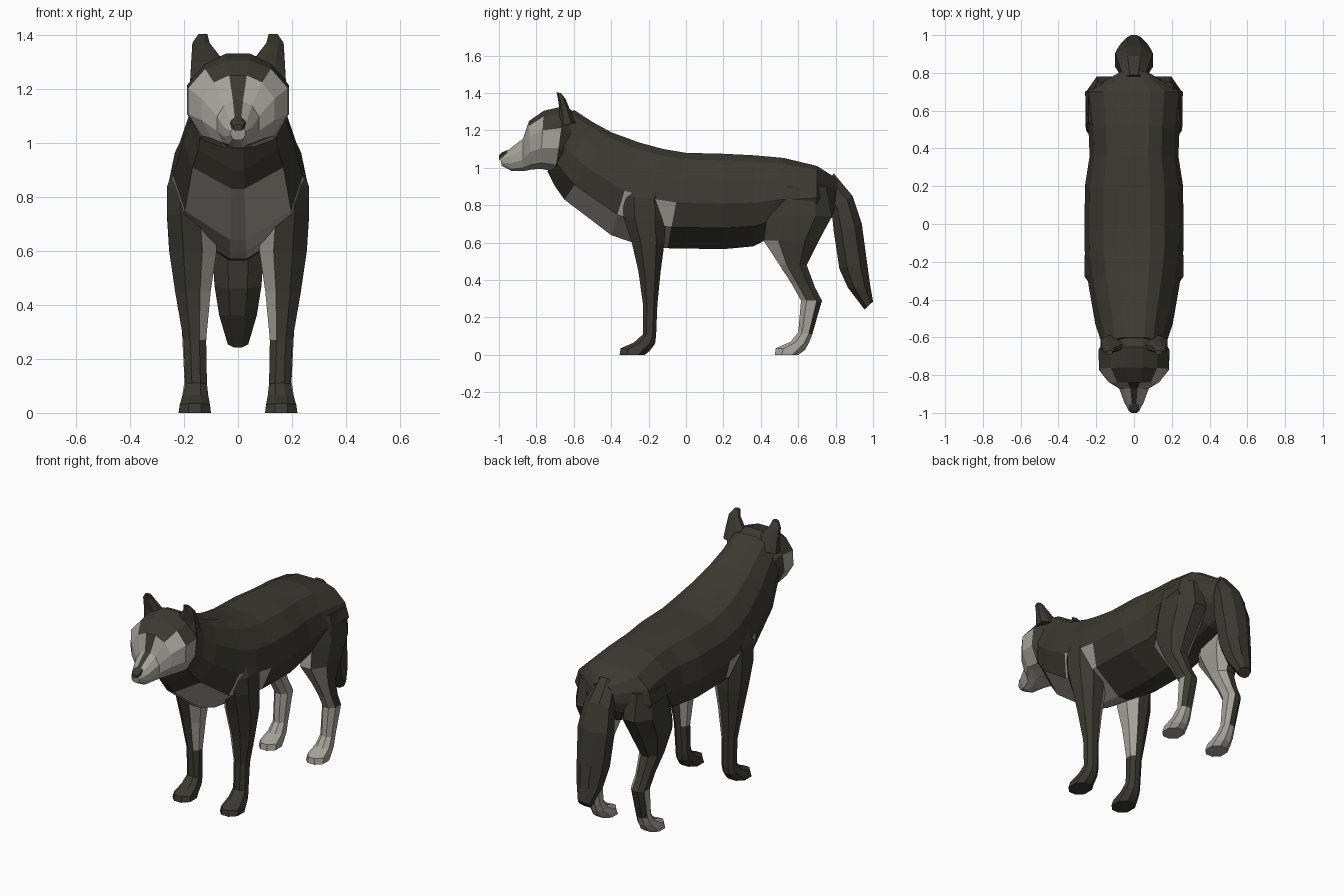
import bpy, bmesh


def material(name, rgb):
    m = bpy.data.materials.new(name)
    m.diffuse_color = (*rgb, 1)
    return m


DARK = material("dark fur", (0.044, 0.042, 0.031))
PALE = material("pale fur", (0.38, 0.365, 0.32))

# Half cross-sections: (fraction from first to second edge point, fraction of half width)
BODY = [(0, .33), (.07, .62), (.27, .9), (.52, 1), (.78, .82), (1, .12)]
HEAD = [(0, .24), (.1, .66), (.33, 1), (.64, 1), (.9, .72), (1, .3)]
LEG = [(0, .4), (.27, 1), (.75, 1), (1, .4)]


def loft(name, rings, section, pale=lambda c, n: False, mirror=False):
    """Skin rings (y0, z0, y1, z1, half width, centre x); pale(c, n) picks pale faces."""
    bm = bmesh.new()
    loops = []
    for y0, z0, y1, z1, w, cx in rings:
        half = [(s * w, y0 + (y1 - y0) * t, z0 + (z1 - z0) * t) for t, s in section]
        pts = [(cx + x, y, z) for x, y, z in half]
        pts += [(cx - x, y, z) for x, y, z in reversed(half)]
        loops.append([bm.verts.new(p) for p in pts])
    n = len(loops[0])
    for a, b in zip(loops, loops[1:]):
        for i in range(n):
            j = (i + 1) % n
            bm.faces.new((a[i], a[j], b[j], b[i]))
    bm.faces.new(loops[0])
    bm.faces.new(loops[-1])
    bmesh.ops.recalc_face_normals(bm, faces=bm.faces)
    bm.normal_update()
    for f in bm.faces:
        f.material_index = int(bool(pale(f.calc_center_median(), f.normal)))
    me = bpy.data.meshes.new(name)
    bm.to_mesh(me)
    bm.free()
    me.materials.append(DARK)
    me.materials.append(PALE)
    ob = bpy.data.objects.new(name, me)
    bpy.context.collection.objects.link(ob)
    if mirror:
        ob.modifiers.new("mirror", 'MIRROR').use_mirror_merge = False
    return ob


# Torso and neck, pale on the chest
loft("body", [
    (-.60, 1.31, -.74, .98, .165, 0),
    (-.50, 1.245, -.70, .90, .18, 0),
    (-.40, 1.19, -.65, .83, .205, 0),
    (-.25, 1.135, -.40, .64, .24, 0),
    (-.12, 1.10, -.27, .595, .26, 0),
    (0, 1.08, -.10, .57, .262, 0),
    (.20, 1.075, .20, .565, .26, 0),
    (.36, 1.067, .36, .58, .235, 0),
    (.52, 1.053, .44, .62, .24, 0),
    (.70, 1.01, .70, .68, .26, 0),
    (.81, .94, .79, .74, .08, 0),
], BODY, lambda c, n: c.y < -.1 and c.z < .83)

# Head and muzzle, pale cheeks with a dark stripe down the nose
loft("head", [
    (-.58, 1.29, -.68, .96, .155, 0),
    (-.65, 1.33, -.70, .98, .188, 0),
    (-.76, 1.305, -.78, .995, .185, 0),
    (-.84, 1.25, -.83, .99, .135, 0),
    (-.872, 1.155, -.87, .982, .078, 0),
    (-.95, 1.095, -.93, .982, .052, 0),
    (-.995, 1.06, -.985, 1.01, .027, 0),
], HEAD, lambda c, n: c.y < -.69 and c.z < 1.235
     and not (abs(c.x) < .001 and n.z > .1 and c.z > 1.05))

# Nose pad
loft("nose", [
    (-.955, 1.095, -.955, 1.05, .028, 0),
    (-.985, 1.082, -.985, 1.045, .026, 0),
    (-1.0, 1.068, -1.0, 1.045, .016, 0),
], LEG)

# Ears
loft("ear", [
    (-.68, 1.22, -.59, 1.24, .065, .112),
    (-.675, 1.30, -.62, 1.31, .058, .115),
    (-.685, 1.37, -.645, 1.37, .032, .137),
    (-.692, 1.403, -.67, 1.40, .017, .13),
], LEG, mirror=True)

# Front legs, pale on the inner side
loft("front_leg", [
    (-.30, .97, -.14, .97, .05, .17),
    (-.34, .84, -.11, .84, .075, .187),
    (-.335, .74, -.11, .72, .087, .176),
    (-.29, .60, -.115, .60, .088, .167),
    (-.255, .45, -.135, .45, .066, .167),
    (-.23, .27, -.153, .27, .042, .16),
    (-.23, .11, -.16, .10, .04, .155),
    (-.28, .065, -.165, .06, .047, .157),
    (-.35, .035, -.195, .02, .056, .16),
    (-.355, 0, -.22, 0, .06, .16),
], LEG, lambda c, n: n.x < -.35 and c.z > .3, True)

# Hind legs, pale on the inside, the front and the paws
loft("hind_leg", [
    (.47, .90, .75, .90, .08, .16),
    (.435, .75, .78, .74, .1, .158),
    (.415, .61, .71, .61, .088, .165),
    (.50, .48, .645, .48, .06, .172),
    (.565, .38, .69, .36, .046, .167),
    (.615, .29, .727, .29, .045, .162),
    (.60, .12, .675, .11, .038, .16),
    (.56, .07, .655, .06, .046, .16),
    (.48, .035, .635, .025, .054, .16),
    (.475, 0, .60, 0, .057, .16),
], LEG, lambda c, n: c.z < .78 and (n.x < -.6 or n.y < -.55
                                    or (c.z < .28 and n.y < .35) or c.z < .1), True)

# Hanging tail
loft("tail", [
    (.71, .86, .79, .97, .055, 0),
    (.78, .76, .89, .85, .085, 0),
    (.79, .66, .94, .70, .1, 0),
    (.82, .46, .967, .50, .087, 0),
    (.865, .36, .985, .37, .07, 0),
    (.955, .242, 1.0, .285, .038, 0),
], LEG)
